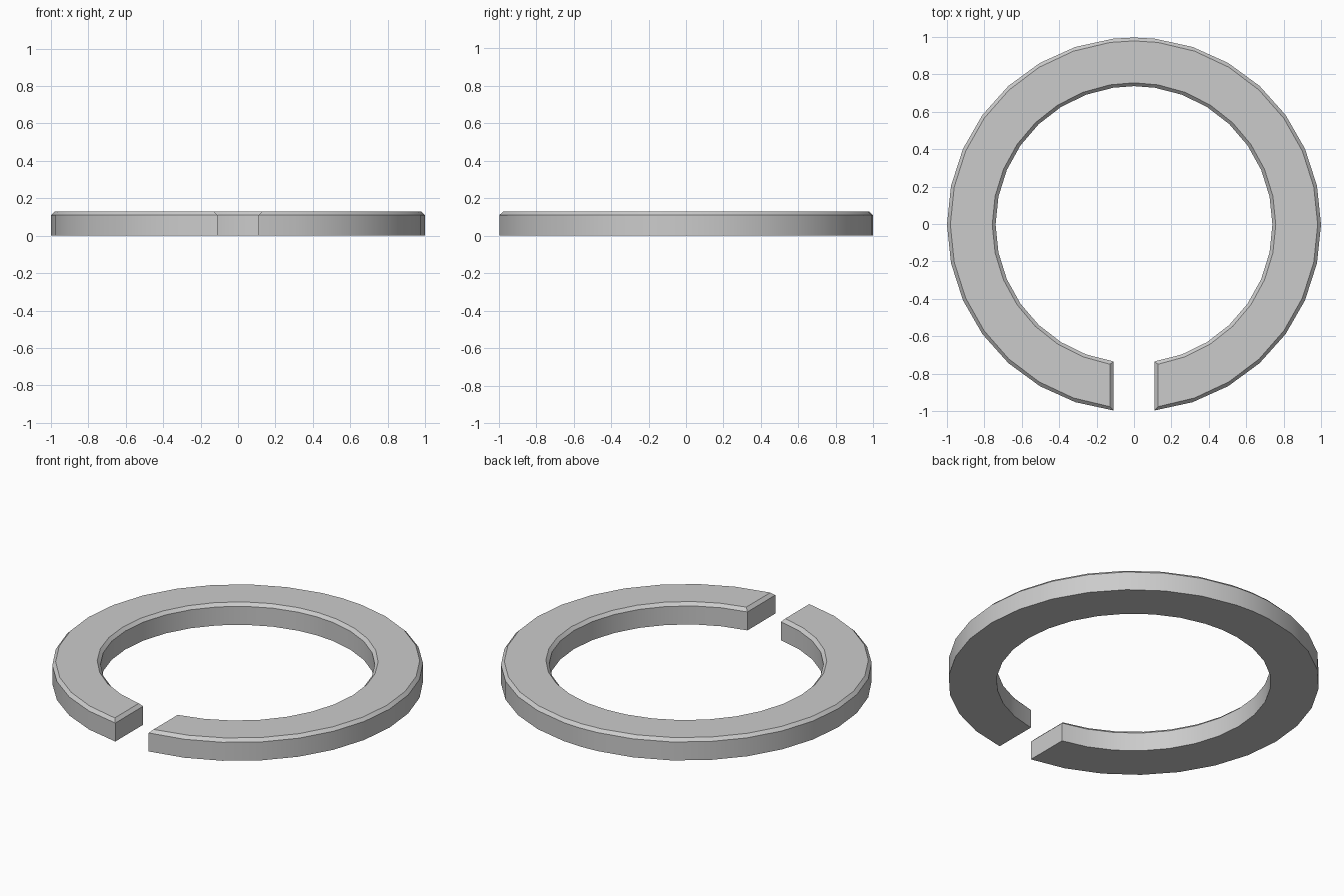
import bpy, bmesh
from math import asin, sin, cos, pi, radians

if "Cube" in bpy.data.objects:
    bpy.data.objects.remove(bpy.data.objects["Cube"])

OUTER, INNER, GAP = 1.0, 0.74, 0.11   # radii and half width of the slot
HEIGHT, BEVEL = 0.128, 0.018
STEPS = 14                            # facets on each half of the ring


def arc(radius, gap):
    """Open arc running from the right slot side round to the left one."""
    a = asin(gap / radius)
    half = [-pi / 2 + a + (pi - 2 * a) * i / STEPS for i in range(STEPS + 1)]
    angles = half + [pi / 2] + [pi - t for t in reversed(half)]
    return [(radius * cos(t), radius * sin(t) - 0.003) for t in angles]


bm = bmesh.new()


def level(inset, z):
    """Outer and inner vertex rows at one height."""
    return [[bm.verts.new((x, y, z)) for x, y in arc(r, GAP + inset)]
            for r in (OUTER - inset, INNER + inset)]


# Bottom, start of the chamfer, and inset top
levels = [level(0, 0), level(0, HEIGHT - BEVEL), level(BEVEL, HEIGHT)]


def strip(a, b):
    for i in range(len(a) - 1):
        bm.faces.new((a[i], a[i + 1], b[i + 1], b[i]))


# Flat bottom and top
strip(*levels[0])
strip(*levels[2])

# Walls, chamfers and slot ends
for low, high in zip(levels, levels[1:]):
    strip(low[0], high[0])
    strip(low[1], high[1])
    for e in (0, -1):
        bm.faces.new((low[0][e], high[0][e], high[1][e], low[1][e]))

bmesh.ops.recalc_face_normals(bm, faces=bm.faces)
mesh = bpy.data.meshes.new("split_ring")
bm.to_mesh(mesh)
bm.free()
ring = bpy.data.objects.new("split_ring", mesh)
bpy.context.collection.objects.link(ring)

# Smooth round walls, crisp chamfer edges
bpy.context.view_layer.objects.active = ring
ring.select_set(True)
bpy.ops.object.shade_smooth_by_angle(angle=radians(30))
